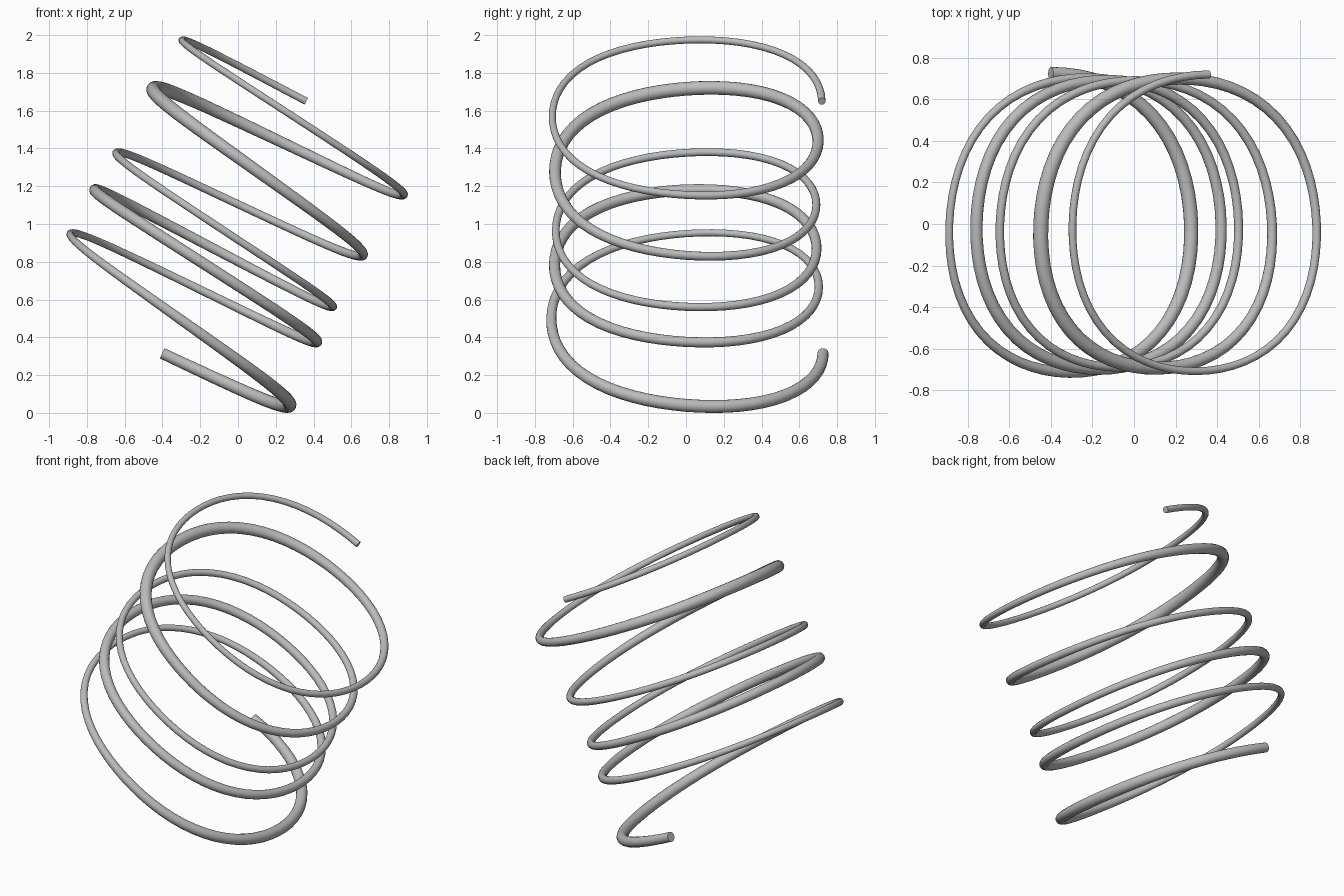
import bpy
import math

cube = bpy.data.objects.get("Cube")
if cube:
    bpy.data.objects.remove(cube, do_unlink=True)

# Values at every half turn, starting two half turns before the first low point
RISE = [-.17, -.02, .172, .378, .535, .643, .738, .870, 1.054, 1.262, 1.438, 1.561, 1.655, 1.76]
THICK = [.02, .023, .034, .019, .027, .030, .0215, .0205, .0235, .0365, .021, .0185, .0215, .022]
TILT = math.radians(30)
STEPS_PER_HALF = 32


def smooth_value(table, k):
    """Smooth interpolation through a table of half-turn values."""
    i = min(math.floor(k), 9)
    t = k - i
    a, b, c, d = table[i + 1:i + 5]
    return b + t / 2 * (c - a + t * (2 * a - 5 * b + 4 * c - d + t * (3 * (b - c) + d - a)))


def coil_point(k):
    """Point on the tilted, slightly squared spring after k half turns."""
    flare = ((k - 4.75) / 4.75) ** 2
    angle = math.pi * k
    radius = (.70 + .03 * flare) * (1 + .03 * math.sin(2 * angle) ** 2)
    across = -.547 + .035 * flare + radius * math.cos(angle)
    along = smooth_value(RISE, k)
    c, s = math.cos(TILT), math.sin(TILT)
    return c * across + s * along, -.985 * radius * math.sin(angle), c * along - s * across


# Material
steel = bpy.data.materials.new("grey steel")
steel.use_nodes = True
grey = (.5, .5, .5, 1)
steel.diffuse_color = grey
steel.node_tree.nodes["Principled BSDF"].inputs["Base Color"].default_value = grey

# Spring wire: five turns of round wire with changing pitch and thickness
curve = bpy.data.curves.new("spring_coil", "CURVE")
curve.dimensions = "3D"
curve.bevel_depth = 1
curve.bevel_resolution = 6
curve.use_fill_caps = True
spline = curve.splines.new("POLY")
count = 10 * STEPS_PER_HALF
spline.points.add(count)
for i, point in enumerate(spline.points):
    k = -.5 + i / STEPS_PER_HALF
    point.co = (*coil_point(k), 1)
    point.radius = smooth_value(THICK, k)
curve.materials.append(steel)

coil = bpy.data.objects.new("spring_coil", curve)
bpy.context.collection.objects.link(coil)

# Turn the wire into a mesh with smooth sides and sharp cut ends
bpy.ops.object.select_all(action="DESELECT")
coil.select_set(True)
bpy.context.view_layer.objects.active = coil
bpy.ops.object.convert(target="MESH")
bpy.ops.object.shade_smooth_by_angle(angle=math.radians(40))
